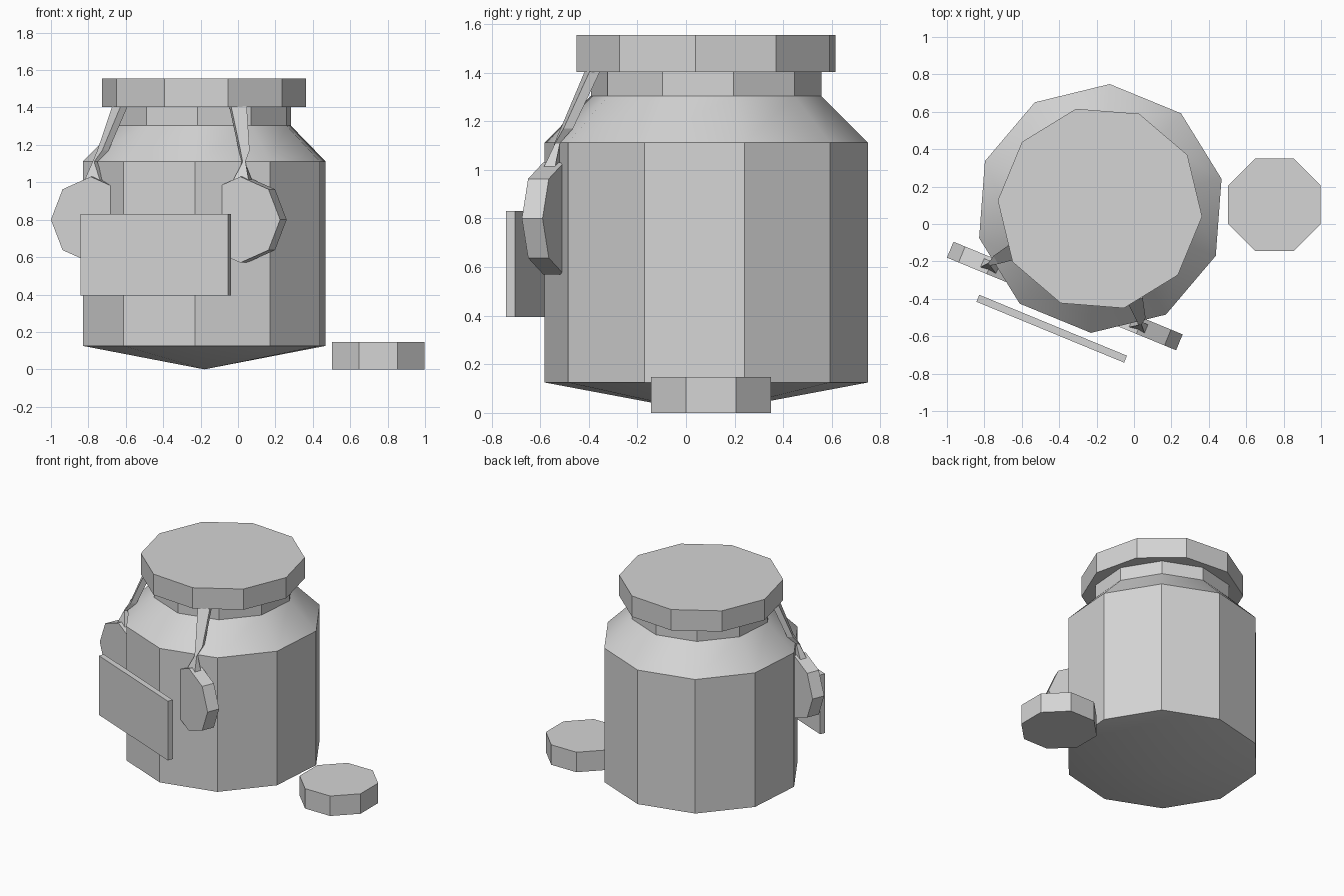
import bpy, bmesh, math
from mathutils import Vector, Matrix

if "Cube" in bpy.data.objects:
    bpy.data.objects.remove(bpy.data.objects["Cube"])

grey = bpy.data.materials.new("plain grey")
grey.diffuse_color = (0.66, 0.66, 0.66, 1)
grey.use_nodes = True
grey.node_tree.nodes["Principled BSDF"].inputs["Base Color"].default_value = grey.diffuse_color


def finish(name, bm):
    bmesh.ops.recalc_face_normals(bm, faces=bm.faces[:])
    mesh = bpy.data.meshes.new(name)
    bm.to_mesh(mesh)
    bm.free()
    mesh.materials.append(grey)
    ob = bpy.data.objects.new(name, mesh)
    bpy.context.collection.objects.link(ob)
    return ob


def loft(bm, rings):
    """Skin equal-sized rings of points and return the vertex rings."""
    vr = [[bm.verts.new(p) for p in ring] for ring in rings]
    n = len(vr[0])
    for a, b in zip(vr, vr[1:]):
        for i in range(n):
            j = (i + 1) % n
            bm.faces.new((a[i], a[j], b[j], b[i]))
    return vr


def ring(cx, cy, z, r, n, start):
    angles = [math.radians(start) + math.tau * i / n for i in range(n)]
    return [(cx + r * math.cos(a), cy + r * math.sin(a), z) for a in angles]


def prism(name, cx, cy, z0, z1, r, n, start):
    bm = bmesh.new()
    vr = loft(bm, [ring(cx, cy, z, r, n, start) for z in (z0, z1)])
    bm.faces.new(vr[0])
    bm.faces.new(vr[1])
    return finish(name, bm)


# jar body with pointed underside, sloping shoulder and neck
CX, CY = -0.18, 0.083
bm = bmesh.new()
profile = [(0.667, 0.125), (0.667, 1.112), (0.476, 1.303), (0.476, 1.402)]
vr = loft(bm, [ring(CX, CY, z, r, 10, 85.7) for r, z in profile])
tip = bm.verts.new((CX, CY, 0))
for i in range(10):
    bm.faces.new((vr[0][i], tip, vr[0][(i + 1) % 10]))
bm.faces.new(vr[-1])
jar = finish("jar_body", bm)
bpy.context.view_layer.objects.active = jar
jar.select_set(True)
bpy.ops.object.shade_smooth_by_angle(angle=math.radians(30))
jar.select_set(False)

# lid and loose disc beside the jar
prism("lid", -0.182, CY, 1.402, 1.555, 0.548, 10, 103.5)
prism("loose_disc", 0.75, 0.103, 0, 0.147, 0.268, 8, 22.5)

# label plate, turned with the hanging tags
TURN = Matrix.Rotation(math.radians(-22.4), 4, 'Z')
bm = bmesh.new()
bmesh.ops.create_cube(bm, size=1, matrix=Matrix.Translation((-0.44, -0.56, 0.613))
                      @ TURN @ Matrix.Diagonal((0.854, 0.04, 0.436, 1)))
finish("label_plate", bm)

# octagonal hanging tags
for name, x, y in (("left_tag", -0.77, -0.225), ("right_tag", 0.03, -0.545)):
    ob = prism(name, 0, 0, -0.046, 0.046, 0.23, 8, 0)
    ob.data.transform(Matrix.Translation((x, y, 0.8)) @ TURN
                      @ Matrix.Rotation(math.pi / 2, 4, 'X'))

# flat cords pinched above each tag: x, y, z, half width, half thickness
cords = {
    "right_cord": (13.7, [(0.0, -0.385, 1.405, 0.043, 0.022),
                          (0.033, -0.49, 1.17, 0.025, 0.02),
                          (0.03, -0.53, 1.11, 0.008, 0.01),
                          (0.025, -0.545, 1.01, 0.045, 0.025)]),
    "left_cord": (-58.3, [(-0.632, -0.14, 1.405, 0.043, 0.022),
                          (-0.722, -0.182, 1.17, 0.025, 0.02),
                          (-0.765, -0.21, 1.11, 0.008, 0.01),
                          (-0.77, -0.225, 1.01, 0.045, 0.025)]),
}
for name, (angle, sections) in cords.items():
    bm = bmesh.new()
    rings = []
    for k, (x, y, z, w, t) in enumerate(sections):
        a = math.radians(-22.4 if k == 3 else angle)
        side = Vector((math.cos(a), math.sin(a), 0)) * w
        out = Vector((math.sin(a), -math.cos(a), 0)) * t
        c = Vector((x, y, z))
        rings.append([c - side - out, c + side - out, c + side + out, c - side + out])
    vr = loft(bm, rings)
    bm.faces.new(vr[0])
    bm.faces.new(vr[-1])
    finish(name, bm)
